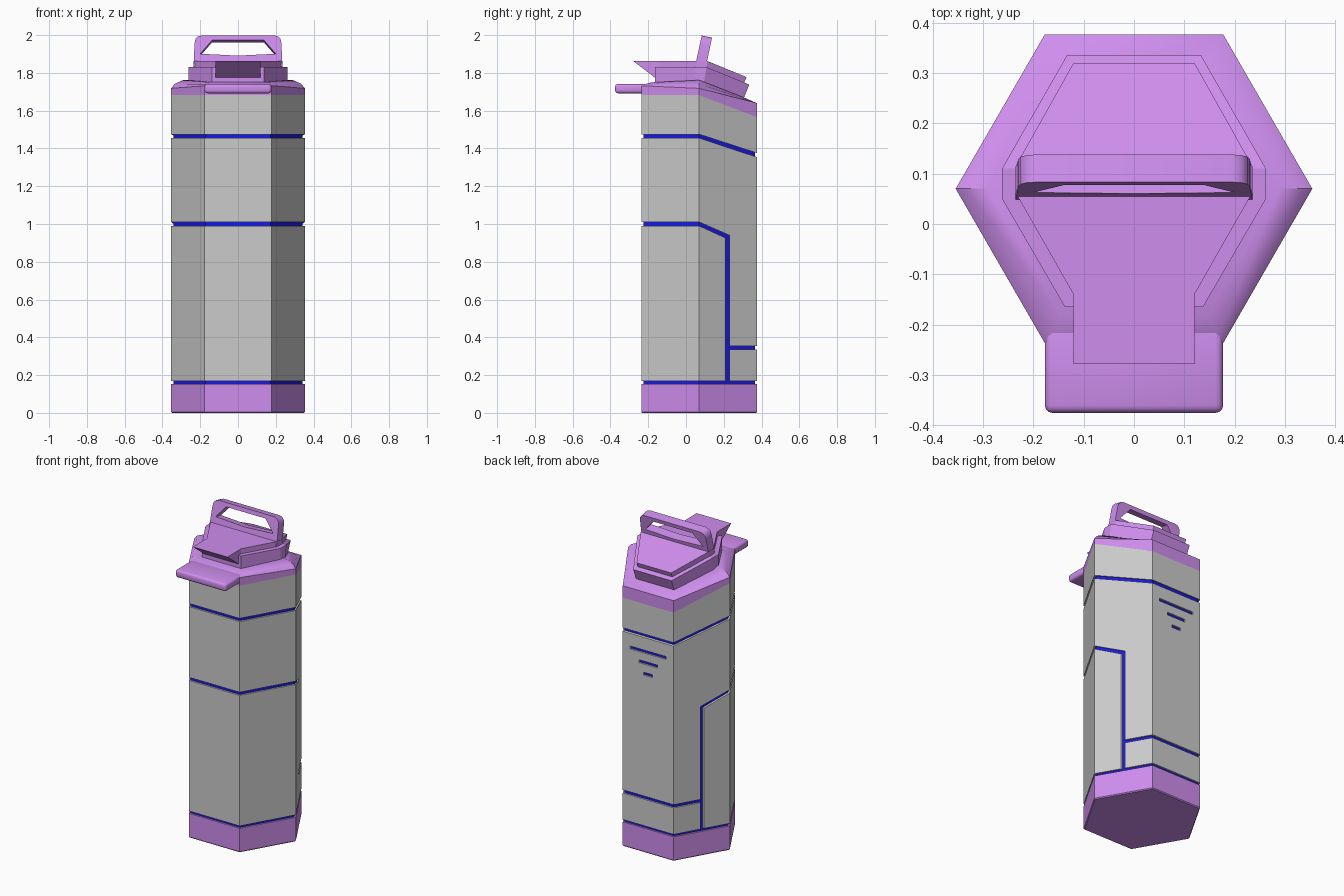
import bpy, bmesh, math

if "Cube" in bpy.data.objects:
    bpy.data.objects.remove(bpy.data.objects["Cube"])

CY, R = 0.07, 0.354          # hexagon centre in y and corner radius
SLOPE = 0.41                 # rear slope of the lid parts


def material(name, rgb):
    m = bpy.data.materials.new(name)
    m.diffuse_color = (*rgb, 1)
    m.use_nodes = True
    m.node_tree.nodes["Principled BSDF"].inputs["Base Color"].default_value = m.diffuse_color
    return m


PURPLE = material("purple_plastic", (0.62, 0.27, 0.85))
BLUE = material("blue_core", (0.01, 0.01, 0.75))


def finish(name, verts, faces, mat=None):
    bm = bmesh.new()
    vs = [bm.verts.new(v) for v in verts]
    for f in faces:
        bm.faces.new([vs[i] for i in f])
    bmesh.ops.recalc_face_normals(bm, faces=bm.faces)
    me = bpy.data.meshes.new(name)
    bm.to_mesh(me)
    bm.free()
    ob = bpy.data.objects.new(name, me)
    bpy.context.collection.objects.link(ob)
    if mat:
        me.materials.append(mat)
    return ob


def hex_rings(name, rings, mat=None):
    """Stack of hexagon rings (radius, z front, z middle, z back), caps creased at mid-line."""
    verts, faces, n = [], [], len(rings)
    for r, zf, zm, zb in rings:
        for i in range(6):
            a = math.radians(60 * i)
            z = zm if i % 3 == 0 else (zb if i < 3 else zf)
            verts.append((r * math.cos(a), CY + r * math.sin(a), z))
    for k in range(n - 1):
        for i in range(6):
            j = (i + 1) % 6
            faces.append((6 * k + i, 6 * k + j, 6 * k + 6 + j, 6 * k + 6 + i))
    for b in (0, 6 * (n - 1)):
        faces += [(b, b + 1, b + 2, b + 3), (b + 3, b + 4, b + 5, b)]
    return finish(name, verts, faces, mat)


def prism(name, pts, half, axis, mat=None):
    """Extrude a profile both ways: axis x takes (y, z) points, axis y takes (x, z)."""
    n = len(pts)
    verts = [(s, a, b) if axis == "x" else (a, s, b) for s in (-half, half) for a, b in pts]
    faces = [tuple(range(n)), tuple(range(n, 2 * n))]
    faces += [(i, (i + 1) % n, n + (i + 1) % n, n + i) for i in range(n)]
    return finish(name, verts, faces, mat)


def apply_all(ob):
    bpy.context.view_layer.objects.active = ob
    for m in list(ob.modifiers):
        bpy.ops.object.modifier_apply(modifier=m.name)


def cut(ob, cutter):
    cutter.hide_render = True
    m = ob.modifiers.new("cut", "BOOLEAN")
    m.operation, m.solver, m.object = "DIFFERENCE", "EXACT", cutter
    apply_all(ob)
    bpy.data.objects.remove(cutter)


def bevel(ob, width, segments):
    m = ob.modifiers.new("bevel", "BEVEL")
    m.width, m.segments = width, segments
    m.limit_method, m.angle_limit = "ANGLE", math.radians(50)
    apply_all(ob)


def slab(name, half, top, h, mat):
    """Mirrored slab: half outline front, side, crease, back; bends down behind the crease."""
    crease = half[2][1]
    upper = [(x, y, top - SLOPE * max(0, y - crease)) for x, y in half]
    shift = [(0, h), (0, h), (0.2 * h, h), (0.38 * h, 0.93 * h)]
    lower = [(x, y - d, z - e) for (x, y, z), (d, e) in zip(upper, shift)]
    verts = []
    for row in (upper, lower):
        verts += row + [(-x, y, z) for x, y, z in reversed(row)]
    faces = [(i, (i + 1) % 8, 8 + (i + 1) % 8, 8 + i) for i in range(8)]
    for b in (0, 8):
        faces += [tuple(b + i for i in (0, 1, 2, 5, 6, 7)), tuple(b + i for i in (2, 3, 4, 5))]
    return finish(name, verts, faces, mat)


# Base foot and blue core
hex_rings("base", [(R - 0.006, 0, 0, 0), (R, 0.006, 0.006, 0.006), (R, 0.153, 0.153, 0.153)], PURPLE)
hex_rings("core", [(R - 0.012, 0.1, 0.1, 0.1), (R - 0.012, 1.66, 1.66, 1.54)], BLUE)

# Grey shell, split by grooves that reveal the core
body = hex_rings("body_shell", [(R, 0.168, 0.168, 0.168), (R, 1.682, 1.682, 1.565)])
grooves = [
    [(-0.4, 1.475), (CY, 1.475), (0.5, 1.335), (0.5, 1.313), (CY, 1.455), (-0.4, 1.455)],
    [(-0.4, 1.01), (CY, 1.01), (0.23, 0.94), (0.23, 0.1), (0.21, 0.1), (0.21, 0.926),
     (CY, 0.99), (-0.4, 0.99)],
    [(0.22, 0.355), (0.5, 0.355), (0.5, 0.335), (0.22, 0.335)],
]
for g in grooves:
    cut(body, prism("groove_cutter", g, 0.5, "x"))

# Three short dashes on the back
for z, w in ((1.265, 0.125), (1.195, 0.065), (1.125, 0.032)):
    cut(body, prism("dash_cutter", [(0.35, z - 0.009), (0.45, z - 0.009),
                                    (0.45, z + 0.009), (0.35, z + 0.009)], w, "x"))

# Lid with brim
hex_rings("lid", [(R, 1.68, 1.68, 1.563), (R, 1.732, 1.718, 1.64),
                  (0.335, 1.74, 1.742, 1.646), (0.29, 1.75, 1.762, 1.664)], PURPLE)
brim = prism("brim", [(-0.375, 1.692), (-0.2, 1.692), (-0.2, 1.741), (-0.375, 1.741)],
             0.177, "x", PURPLE)
bevel(brim, 0.015, 3)

# Stepped mouthpiece cover
slab("collar", [(0.137, -0.165), (0.262, 0.05), (0.262, 0.11), (0.133, 0.335)], 1.83, 0.08, PURPLE)
slab("cap", [(0.12, -0.14), (0.235, 0.062), (0.235, 0.115), (0.12, 0.32)], 1.862, 0.06, PURPLE)
prism("thumb_tab", [(-0.278, 1.862), (-0.165, 1.775), (-0.14, 1.775), (-0.14, 1.862)],
      0.12, "x", PURPLE)

# Carry handle with window, tilted back
half = [(0.235, -0.035), (0.23, 0.09), (0.225, 0.113), (0.212, 0.127), (0.195, 0.132)]
handle = prism("carry_handle", half + [(-x, z) for x, z in reversed(half)], 0.028, "y", PURPLE)
cut(handle, prism("window_cutter", [(-0.2, 0.033), (0, 0.023), (0.2, 0.033),
                                    (0.137, 0.107), (-0.137, 0.107)], 0.1, "y"))
handle.location = (0, 0.083, 1.863)
handle.rotation_euler.x = math.radians(-12)

# Soft shading across the small roundings
bpy.ops.object.select_all(action="DESELECT")
for name in ("lid", "brim", "carry_handle"):
    bpy.data.objects[name].select_set(True)
bpy.ops.object.shade_smooth_by_angle(angle=math.radians(32))
